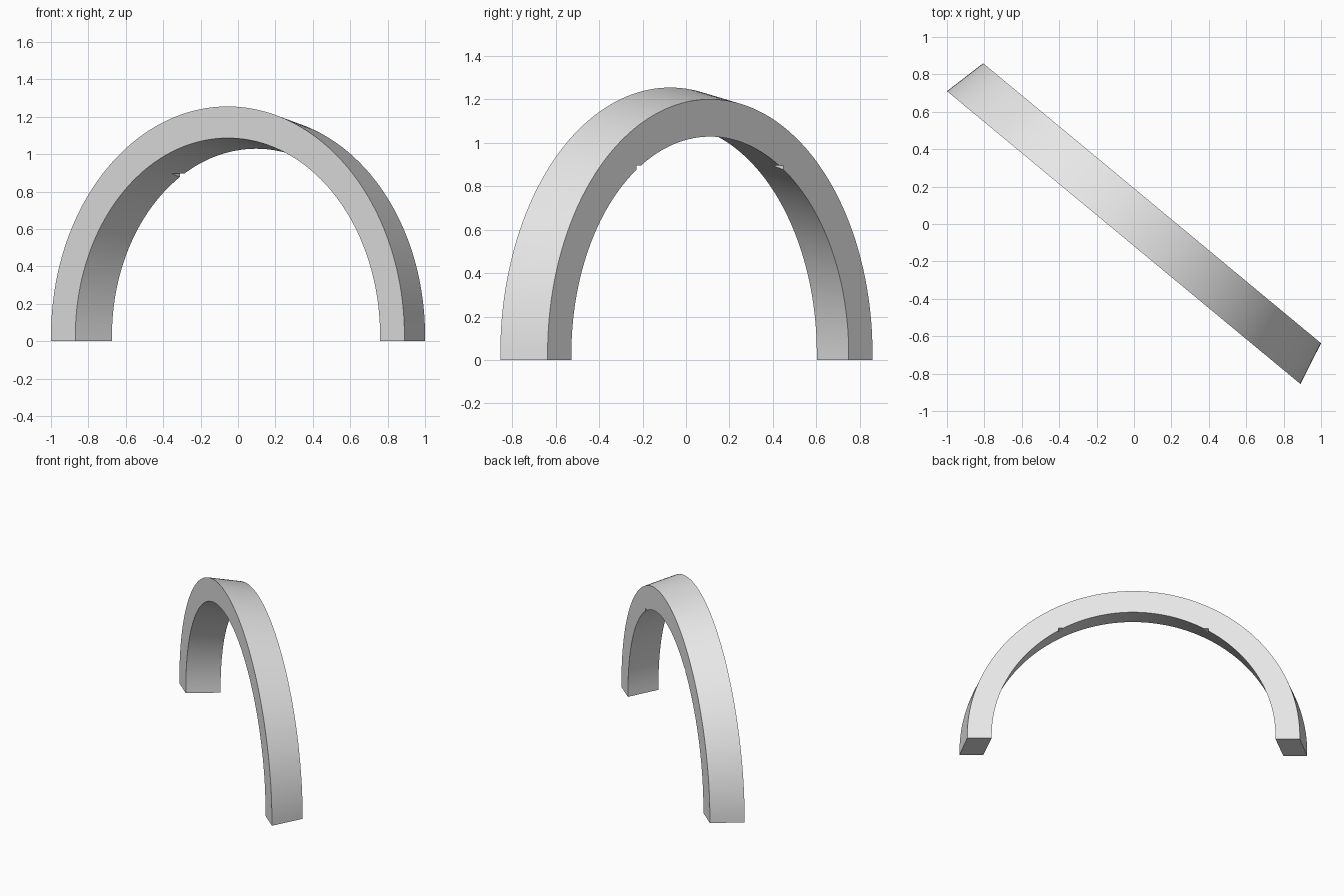
import bpy, bmesh, math
from mathutils import Vector

cube = bpy.data.objects.get("Cube")
if cube:
    bpy.data.objects.remove(cube, do_unlink=True)

SEGMENTS = 96
SPRING = 0.028                                # short straight foot below the curve
ALONG = Vector((0.770, -0.638, 0)).normalized()
DEPTH = Vector((-ALONG.y, ALONG.x, 0))
FRONT = Vector((-0.055, -0.0725, 0))
BACK = FRONT + DEPTH * 0.238

grey = bpy.data.materials.new("light grey")
grey.use_nodes = True
grey.diffuse_color = (0.8, 0.8, 0.8, 1)
grey.node_tree.nodes["Principled BSDF"].inputs["Base Color"].default_value = (0.8, 0.8, 0.8, 1)


def make_object(name, bm):
    bmesh.ops.recalc_face_normals(bm, faces=bm.faces[:])
    mesh = bpy.data.meshes.new(name)
    bm.to_mesh(mesh)
    bm.free()
    mesh.materials.append(grey)
    obj = bpy.data.objects.new(name, mesh)
    bpy.context.collection.objects.link(obj)
    return obj


def half_ring(bm, centre, radius):
    """Half circle with a vertical foot at each end."""
    points = [(radius, 0)]
    for i in range(SEGMENTS + 1):
        a = math.pi * i / SEGMENTS
        points.append((radius * math.cos(a), SPRING + radius * math.sin(a)))
    points.append((-radius, 0))
    return [bm.verts.new(centre + ALONG * u + Vector((0, 0, z))) for u, z in points]


# Arch band, tapering from front to back
bm = bmesh.new()
rings = [half_ring(bm, FRONT, 1.227), half_ring(bm, BACK, 1.173),
         half_ring(bm, BACK, 1.001), half_ring(bm, FRONT, 1.058)]
for k in range(4):
    a, b = rings[k], rings[(k + 1) % 4]
    for i in range(len(a) - 1):
        bm.faces.new((a[i], a[i + 1], b[i + 1], b[i]))
for end in (0, -1):
    bm.faces.new([ring[end] for ring in rings])
arch = make_object("arch", bm)

# Rectangular opening whose corners nick the inner rim at the back
bm = bmesh.new()
bmesh.ops.create_cube(bm, size=1)
middle = (FRONT + BACK) / 2
for v in bm.verts:
    u, d, z = v.co
    v.co = middle + ALONG * u * 1.06 + DEPTH * d * 0.6 + Vector((0, 0, 0.397 + z))
cutter = make_object("opening_cutter", bm)
cutter.hide_render = True

cut = arch.modifiers.new("opening", "BOOLEAN")
cut.operation = "DIFFERENCE"
cut.solver = "EXACT"
cut.object = cutter

# Apply the cut and shade the curved faces smooth
bpy.ops.object.select_all(action="DESELECT")
arch.select_set(True)
bpy.context.view_layer.objects.active = arch
bpy.ops.object.modifier_apply(modifier=cut.name)
bpy.data.objects.remove(cutter, do_unlink=True)
bpy.ops.object.shade_smooth_by_angle(angle=math.radians(30))
